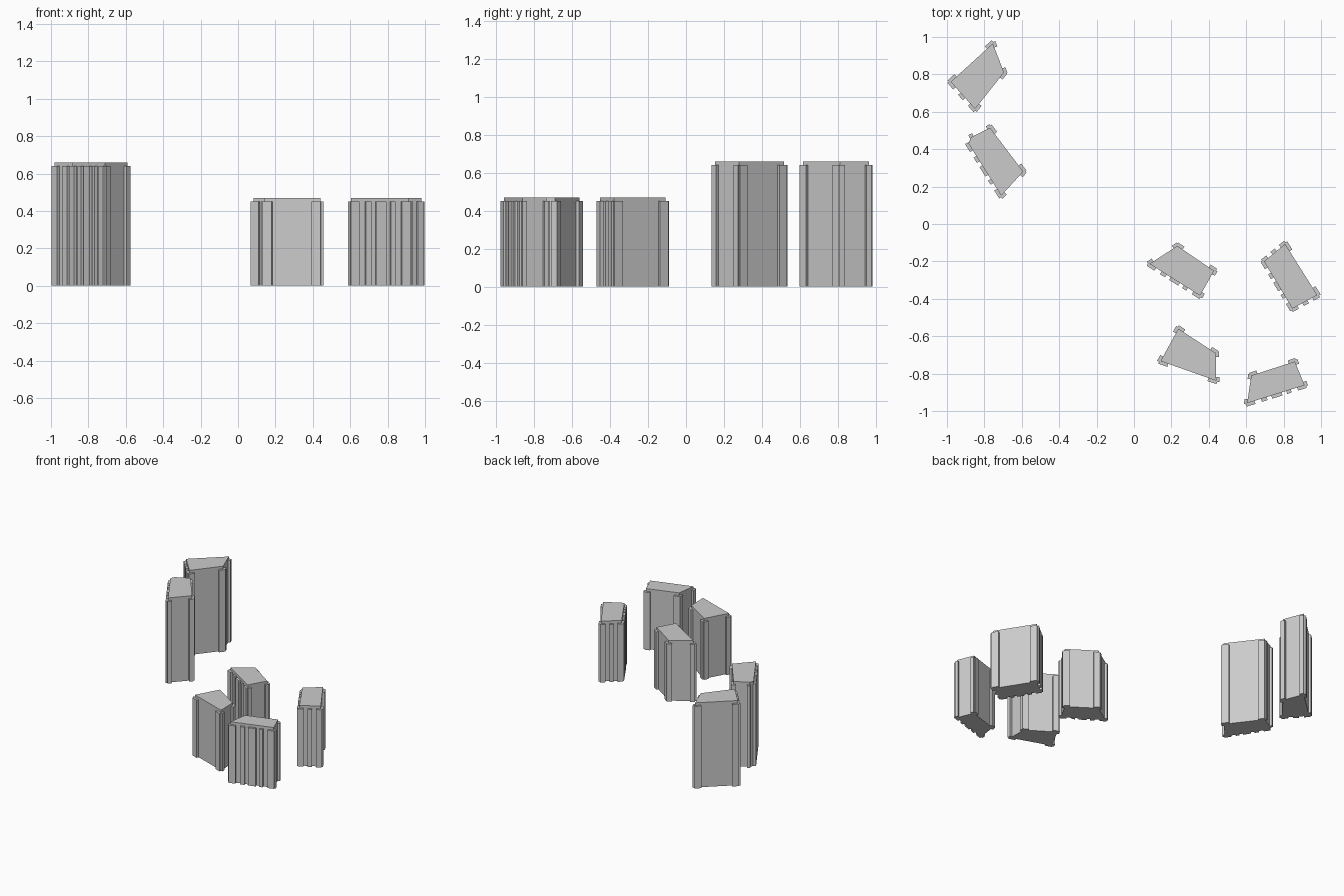
import bpy, bmesh
from mathutils import Vector

if "Cube" in bpy.data.objects:
    bpy.data.objects.remove(bpy.data.objects["Cube"])

DEPTH = 0.017     # how far facade strips stand proud of the wall
LIP = 0.02        # strips stop this far below the roof
OVER = 0.007      # strips run slightly past each corner

# strip layouts along a wall, as fractions of its length
LAYOUT = {
    "n": [],
    "c": [(0, .14), (.86, 1)],
    "m": [(0, .2), (.4, .6), (.8, 1)],
    "r": [(0, .13), (.24, .34), (.42, .6), (.68, .76), (.87, 1)],
}

# name: (height, counter-clockwise footprint, layout of each wall)
TOWERS = {
    "tower_north": (0.66, [(-.98, .76), (-.85, .615), (-.695, .81), (-.755, .965)], "mccc"),
    "tower_north_inner": (0.66, [(-.885, .43), (-.71, .152), (-.592, .28), (-.77, .515), (-.872, .463)], "rcccn"),
    "tower_centre": (0.47, [(.083, -.213), (.353, -.383), (.428, -.25), (.232, -.117)], "rccc"),
    "tower_east": (0.47, [(.695, -.2), (.847, -.452), (.98, -.38), (.808, -.107)], "rmcm"),
    "tower_south": (0.47, [(.142, -.733), (.44, -.838), (.437, -.69), (.237, -.56)], "cccc"),
    "tower_south_east": (0.47, [(.605, -.958), (.912, -.862), (.86, -.735), (.627, -.81)], "rccc"),
}


def add_prism(bm, pts, height):
    """Extrude a flat outline from the ground up to the height."""
    base = bm.faces.new([bm.verts.new((p[0], p[1], 0)) for p in pts])
    out = bmesh.ops.extrude_face_region(bm, geom=[base], use_keep_orig=True)
    top = [g for g in out["geom"] if isinstance(g, bmesh.types.BMVert)]
    bmesh.ops.translate(bm, verts=top, vec=(0, 0, height))


def make_tower(name, height, pts, walls):
    bm = bmesh.new()
    # core
    add_prism(bm, pts, height)
    # facade strips
    for i, kind in enumerate(walls):
        a, b = Vector(pts[i]), Vector(pts[(i + 1) % len(pts)])
        d = (b - a).normalized()
        n = Vector((d.y, -d.x))
        for s, e in LAYOUT[kind]:
            p = a.lerp(b, s) - d * (OVER if s == 0 else 0)
            q = a.lerp(b, e) + d * (OVER if e == 1 else 0)
            add_prism(bm, [p - n * .004, p + n * DEPTH, q + n * DEPTH, q - n * .004], height - LIP)
    bmesh.ops.recalc_face_normals(bm, faces=bm.faces)
    mesh = bpy.data.meshes.new(name)
    bm.to_mesh(mesh)
    bm.free()
    bpy.context.collection.objects.link(bpy.data.objects.new(name, mesh))


for name, spec in TOWERS.items():
    make_tower(name, *spec)
